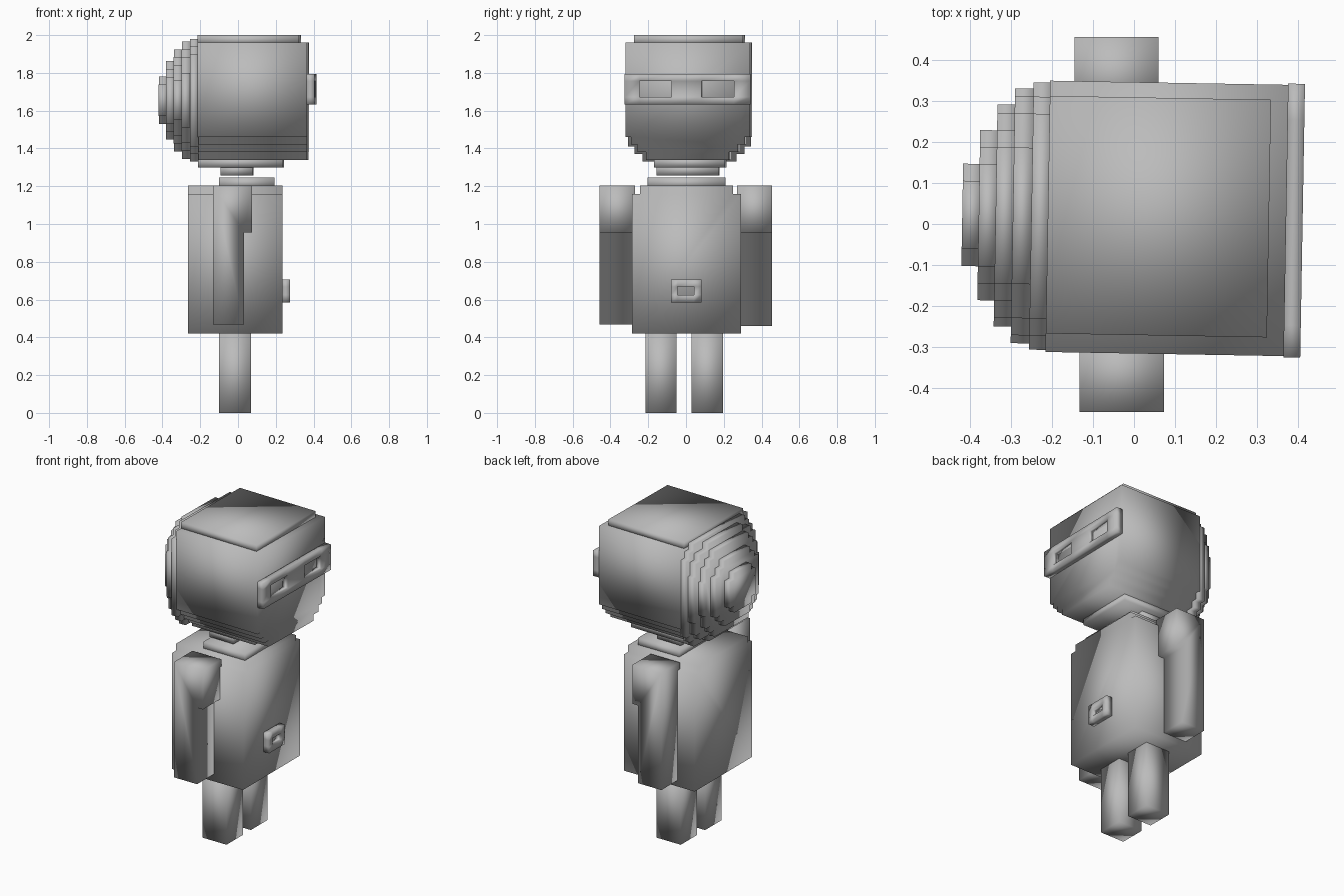
import bpy
import bmesh
import math

if "Cube" in bpy.data.objects:
    bpy.data.objects.remove(bpy.data.objects["Cube"], do_unlink=True)

grey = bpy.data.materials.new("plain grey")
grey.use_nodes = True
grey.diffuse_color = (0.5, 0.5, 0.5, 1)
grey.node_tree.nodes["Principled BSDF"].inputs["Base Color"].default_value = (0.5, 0.5, 0.5, 1)

STEP = 0.0415           # size of one block step
MID_Y, MID_Z = 0.015, 1.655   # centre of the head


def finish(name, bm, turn=0.0):
    """Turn a bmesh into a smooth shaded grey object."""
    bmesh.ops.recalc_face_normals(bm, faces=bm.faces)
    for f in bm.faces:
        f.smooth = True
    mesh = bpy.data.meshes.new(name)
    bm.to_mesh(mesh)
    bm.free()
    mesh.materials.append(grey)
    obj = bpy.data.objects.new(name, mesh)
    obj.rotation_euler.z = turn
    bpy.context.collection.objects.link(obj)
    return obj


def prism(name, outline, x0, x1, turn=0.0):
    """Solid with a y-z outline, running along x."""
    bm = bmesh.new()
    back = [bm.verts.new((x0, y, z)) for y, z in outline]
    front = [bm.verts.new((x1, y, z)) for y, z in outline]
    bm.faces.new(back)
    bm.faces.new(front)
    for i in range(len(outline)):
        j = (i + 1) % len(outline)
        bm.faces.new((back[i], back[j], front[j], front[i]))
    return finish(name, bm, turn)


def box(name, x, y, z, turn=0.0):
    return prism(name, [(y[0], z[0]), (y[1], z[0]), (y[1], z[1]), (y[0], z[1])], *x, turn)


def stepped(rows, centre):
    """Stair-stepped outline from (bottom, top, half width) rows."""
    side = []
    for low, high, half in rows:
        if side and abs(side[-1][0] - half) < 1e-5:
            side[-1] = (half, high)
        else:
            side += [(half, low), (half, high)]
    return [(centre + w, z) for w, z in side] + [(centre - w, z) for w, z in reversed(side)]


def round_rows(half, power):
    """Rows of a blocky rounded disc; a higher power is squarer."""
    count = max(2, round(2 * half / STEP))
    size = 2 * half / count
    rows = []
    for i in range(count):
        off = abs(i + 0.5 - count / 2) * size
        width = half * (1 - (off / half) ** power) ** (1 / power)
        width = min(half, math.ceil(width / STEP - 0.3) * STEP)
        low = MID_Z - half + i * size
        rows.append((low, low + size, width))
    return rows


def frame(name, ys, zs, holes, x0, x1, turn=0.0):
    """Raised plate with rectangular openings."""
    bm = bmesh.new()
    grid = [[bm.verts.new((x0, y, z)) for z in zs] for y in ys]
    for i in range(len(ys) - 1):
        for j in range(len(zs) - 1):
            if (i, j) not in holes:
                bm.faces.new((grid[i][j], grid[i + 1][j], grid[i + 1][j + 1], grid[i][j + 1]))
    out = bmesh.ops.extrude_face_region(bm, geom=bm.faces[:])
    moved = [g for g in out["geom"] if isinstance(g, bmesh.types.BMVert)]
    bmesh.ops.translate(bm, verts=moved, vec=(x1 - x0, 0, 0))
    return finish(name, bm, turn)


# Legs
for name, y in (("right_leg", (-0.215, -0.05)), ("left_leg", (0.03, 0.195))):
    box(name, (-0.10, 0.07), y, (0, 0.425))

# Torso with its raised shoulder ridge, and neck
prism("torso", stepped([(0.42, 1.16, 0.288), (1.16, 1.203, 0.247)], 0.003), -0.265, 0.235)
box("neck", (-0.10, 0.193), (-0.205, 0.21), (1.19, 1.245))

# Arms, each with a thicker upper sleeve
for name, y, dx, low in (("right", (-0.457, -0.27), 0.0, 0.468), ("left", (0.27, 0.455), -0.013, 0.46)):
    x0, x1, x2 = -0.132 + dx, 0.032 + dx, 0.073 + dx
    # side profile is drawn in x-z, so turn the solid to run along y
    bm = bmesh.new()
    side = [(x0, low), (x1, low), (x1, 0.955), (x2, 0.955), (x2, 1.203), (x0, 1.203)]
    face = bm.faces.new([bm.verts.new((x, y[0], z)) for x, z in side])
    other = bm.faces.new([bm.verts.new((x, y[1], z)) for x, z in side])
    bmesh.ops.bridge_loops(bm, edges=list(face.edges) + list(other.edges))
    finish(name + "_arm", bm)

# Belt buckle
frame("buckle", (-0.08, -0.045, 0.042, 0.082), (0.585, 0.625, 0.668, 0.707), {(1, 1)}, 0.234, 0.275)

# Head: straight block with a stepped jaw
TURN = math.radians(-1)
jaw = [(1.34, 1.38, 0.22), (1.38, 1.42, 0.265), (1.42, 1.46, 0.30), (1.46, 1.96, 0.33)]
prism("head", stepped(jaw, MID_Y), -0.21, 0.37, TURN)
box("crown", (-0.21, 0.328), (-0.27, 0.308), (1.95, 2.0), TURN)
box("jaw_base", (-0.21, 0.24), (-0.165, 0.21), (1.30, 1.35), TURN)
box("chin", (-0.09, 0.08), (-0.155, 0.175), (1.258, 1.31), TURN)

# Rounded back of the head, in shrinking blocky layers
layers = [(-0.25, 0.325, 4), (-0.295, 0.31, 3), (-0.337, 0.27, 2.6), (-0.378, 0.207, 2.4), (-0.418, 0.125, 2.4)]
for i, (x, half, power) in enumerate(layers):
    prism(f"head_back_layer_{i + 1}", stepped(round_rows(half, power), MID_Y), x, x + 0.045, TURN)

# Eye band across the face with two eye openings
frame("eye_band", (-0.318, -0.24, -0.07, 0.09, 0.26, 0.348), (1.632, 1.672, 1.757, 1.795),
      {(1, 1), (3, 1)}, 0.369, 0.41, TURN)
